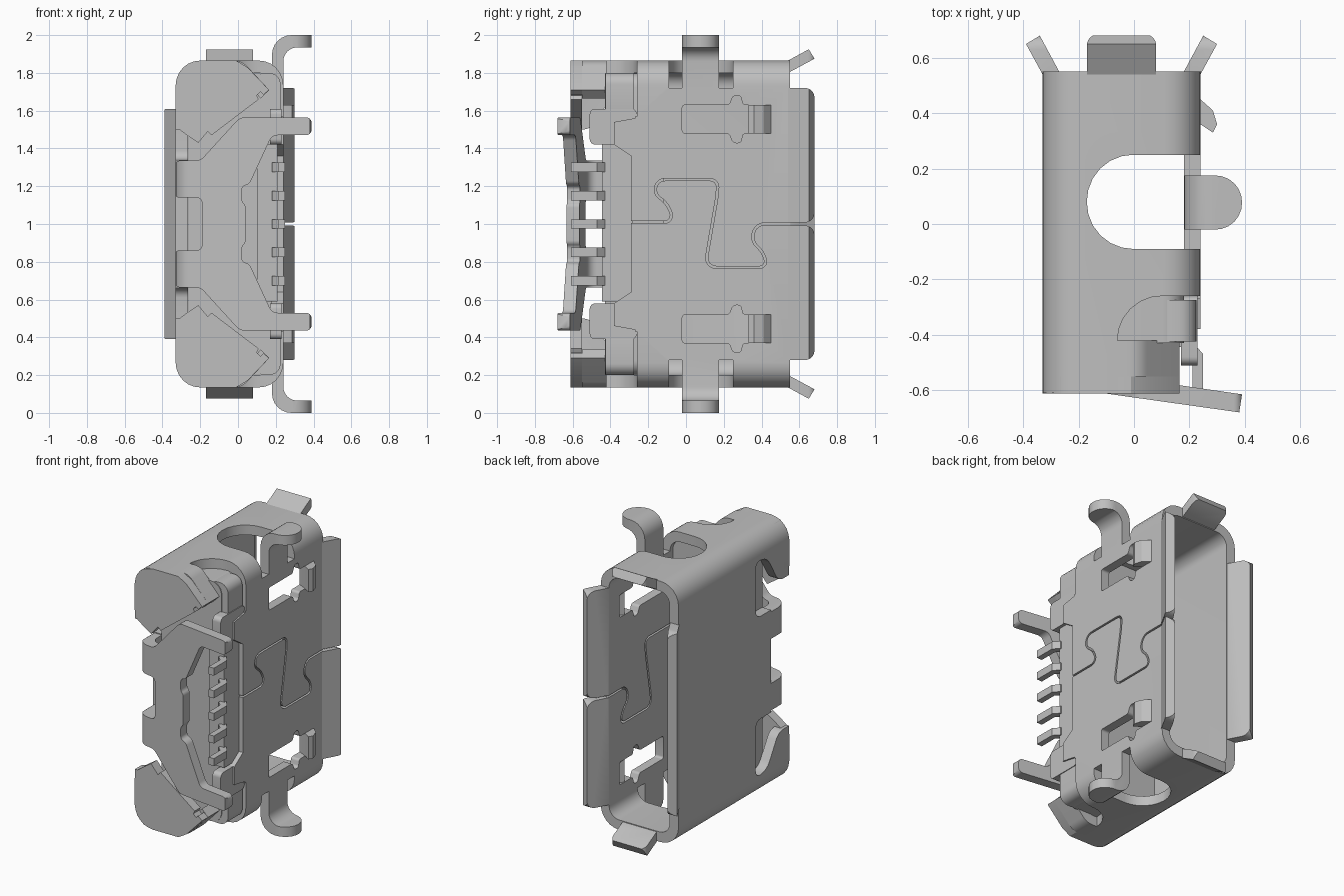
import bpy, bmesh, math
from mathutils import Vector

if "Cube" in bpy.data.objects:
    bpy.data.objects.remove(bpy.data.objects["Cube"])

grey = bpy.data.materials.new("metal grey")
grey.use_nodes = True
grey.diffuse_color = (0.52, 0.52, 0.52, 1)
grey.node_tree.nodes["Principled BSDF"].inputs["Base Color"].default_value = (0.52, 0.52, 0.52, 1)


def fillet(pts, r, closed=True, seg=7):
    """Round every corner of a 2D path by circular arcs."""
    pts = [Vector(p) for p in pts]
    n, out = len(pts), []
    for i, p in enumerate(pts):
        if not closed and i in (0, n - 1):
            out.append(p)
            continue
        a, b = pts[i - 1] - p, pts[(i + 1) % n] - p
        d = min(r, a.length * 0.49, b.length * 0.49)
        a.normalize()
        b.normalize()
        w = math.sin(a.angle(b) / 2)
        for k in range(seg):
            t = k / (seg - 1)
            q0, q1, q2 = (1 - t) ** 2, 2 * t * (1 - t) * w, t * t
            out.append(((p + a * d) * q0 + p * q1 + (p + b * d) * q2) / (q0 + q1 + q2))
    return out


def prism(name, pts, axis, lo, hi):
    """Extrude a 2D outline along x (y,z), y (x,z) or z (x,y)."""
    place = {"x": lambda a, b, h: (h, a, b), "y": lambda a, b, h: (a, h, b),
             "z": lambda a, b, h: (a, b, h)}[axis]
    bm = bmesh.new()
    ends = [[bm.verts.new(place(p[0], p[1], h)) for p in pts] for h in (lo, hi)]
    for e in ends:
        bm.faces.new(e)
    for i in range(len(pts)):
        j = (i + 1) % len(pts)
        bm.faces.new((ends[0][i], ends[0][j], ends[1][j], ends[1][i]))
    bmesh.ops.recalc_face_normals(bm, faces=bm.faces)
    me = bpy.data.meshes.new(name)
    bm.to_mesh(me)
    bm.free()
    me.materials.append(grey)
    ob = bpy.data.objects.new(name, me)
    bpy.context.collection.objects.link(ob)
    return ob


def rect(a0, b0, a1, b1):
    return [(a0, b0), (a1, b0), (a1, b1), (a0, b1)]


def mirrored(ob, name):
    """Copy a part to the opposite end in z."""
    new = ob.copy()
    new.data = ob.data.copy()
    new.name = name
    for v in new.data.vertices:
        v.co.z = 2 - v.co.z
    new.data.flip_normals()
    bpy.context.collection.objects.link(new)
    return new


def combine(ob, tool, op="DIFFERENCE"):
    mod = ob.modifiers.new("cut", "BOOLEAN")
    mod.operation, mod.object, mod.solver = op, tool, "EXACT"
    dg = bpy.context.evaluated_depsgraph_get()
    me = bpy.data.meshes.new_from_object(ob.evaluated_get(dg))
    ob.modifiers.clear()
    ob.data = me
    bpy.data.objects.remove(tool)


def cut_both(ob, tool):
    twin = mirrored(tool, "cutter_twin")
    combine(ob, tool)
    combine(ob, twin)


def flip(pts):
    return [(a, 2 - b) for a, b in reversed(pts)]


# Shell: rounded tube along y
shell = prism("shell", fillet(rect(-0.33, 0.135, 0.24, 1.865), 0.13), "y", -0.61, 0.55)
combine(shell, prism("bore", fillet(rect(-0.265, 0.2, 0.18, 1.8), 0.075), "y", -1, 1))

# Shell openings: leg windows, flap reliefs
window = fillet(rect(-0.17, -0.09, 0.5, 0.25), 0.17)
cut_both(shell, prism("cutter", window, "z", 1.72, 2.1))
relief = fillet([(-0.06, -0.8), (-0.06, -0.26), (0.4, -0.26)], 0.16, False)
cut_both(shell, prism("cutter", relief + [(0.4, -0.8)], "z", 1.57, 2.1))

# Contact-side plate edge with two ears
edge = [(-0.8, 2.1), (-0.27, 2.1), (-0.27, 1.56), (-0.38, 1.54), (-0.38, 1.42), (-0.29, 1.36)]
combine(shell, prism("cutter", edge + flip(edge), "x", 0.17, 0.5))

# Plain-side wall: curved slots, centre notch and setback
slot = fillet([(-0.8, 1.34), (-0.26, 1.34), (-0.26, 1.72), (-0.38, 1.7), (-0.5, 1.5), (-0.8, 1.5)], 0.05)
cut_both(shell, prism("cutter", slot, "x", -0.5, -0.2))
combine(shell, prism("cutter", rect(-0.8, 0.6, -0.42, 1.4), "x", -0.5, -0.2))

# Spring slots in the plate
latch = [(-0.02, 1.48), (0.23, 1.48), (0.25, 1.43), (0.29, 1.43), (0.3, 1.48), (0.44, 1.48)]
latch += [(a, 3.11 - b) for a, b in reversed(latch)]
cut_both(shell, prism("cutter", fillet(latch, 0.015), "x", 0.1, 0.4))

# Interlocking seam line
path = fillet([(-0.4, 1.01), (-0.06, 1.01), (-0.1, 1.11), (-0.17, 1.16), (-0.15, 1.235), (0.17, 1.235),
               (0.165, 1.15), (0.1, 0.77), (0.43, 0.77), (0.41, 0.85), (0.345, 0.91), (0.37, 1.0),
               (0.7, 1.0)], 0.06, False)
left, right = [], []
for i, p in enumerate(path):
    t = path[min(i + 1, len(path) - 1)] - path[max(i - 1, 0)]
    side = Vector((-t.y, t.x)).normalized() * 0.006
    left.append(p + side)
    right.append(p - side)
combine(shell, prism("cutter", left + right[::-1], "x", 0.1, 0.4))

# Flared lips round the mouth
lip = [(0.24, 0.54), (0.3, 0.65), (0.25, 0.68), (0.18, 0.55), (0.18, 0.54)]


def trim(ob, z0, z1):
    combine(ob, prism("cutter", fillet(rect(0.4, z0, 0.68, z1), 0.05), "x", -1, 1), "INTERSECT")


upper_lip = prism("plate_lip_upper", lip, "z", 1.008, 1.72)
trim(upper_lip, 1.008, 1.72)
mirrored(upper_lip, "plate_lip_lower")
trim(prism("wall_lip", [(-0.09 - x, y) for x, y in lip], "z", 0.39, 1.61), 0.39, 1.61)
end_lip = prism("end_lip_top", [(y, x + 1.625) for x, y in lip], "x", -0.17, 0.08)
combine(end_lip, prism("cutter", fillet(rect(-0.17, 0.4, 0.08, 0.685), 0.04), "z", 1, 2.1), "INTERSECT")
mirrored(end_lip, "end_lip_bottom")

# Spring bumps in the slots
bump = prism("spring_bump_upper", [(0.18, 0.39), (0.24, 0.45), (0.285, 0.41), (0.3, 0.36),
                                   (0.285, 0.33), (0.24, 0.36)], "z", 1.48, 1.63)
mirrored(bump, "spring_bump_lower")

# Curved mounting legs with round feet
outer = fillet([(0.18, 1.7), (0.18, 2.0), (0.39, 2.0)], 0.13, False)
inner = fillet([(0.39, 1.935), (0.24, 1.935), (0.24, 1.7)], 0.08, False)
leg = prism("mounting_leg_top", outer + inner, "y", -0.02, 0.175)
combine(leg, prism("cutter", fillet(rect(0, -0.02, 0.39, 0.175), 0.097), "z", 1.6, 2.1), "INTERSECT")
mirrored(leg, "mounting_leg_bottom")

# Folded rear flaps and the curled strips that carry them
flap = prism("rear_flap_top", [(-0.33, 1.56), (-0.31, 1.5), (-0.27, 1.47), (-0.21, 1.43), (-0.16, 1.49),
                               (-0.14, 1.47), (0.11, 1.66), (0.1, 1.68), (0.12, 1.7), (0.135, 1.685),
                               (0.165, 1.71), (0.05, 1.83), (-0.01, 1.865), (-0.2, 1.865),
                               (-0.265, 1.848), (-0.312, 1.8), (-0.33, 1.735)], "y", -0.612, -0.55)
mirrored(flap, "rear_flap_bottom")
curl = fillet([(-0.06, 1.865), (0.02, 1.865), (0.165, 1.71)], 0.08, False)
curl += fillet([(0.12, 1.665), (-0.005, 1.8), (-0.06, 1.8)], 0.05, False)
strip = prism("flap_strip_top", curl, "y", -0.55, -0.42)
mirrored(strip, "flap_strip_bottom")

# Slanted rear bracket, folded from the wall, with two arms
half = [(-0.34, 1.14), (-0.34, 1.335), (-0.2, 1.335), (0.01, 1.565), (0.39, 1.565), (0.39, 1.47), (0.18, 1.47),
        (0.06, 1.21), (0.02, 1.2), (0.02, 1.12), (0.04, 1.1)]
sheet = fillet([(-0.33, -0.42), (-0.33, -0.58), (0.38, -0.68)], 0.11, False)
sheet += fillet([(0.39, -0.615), (-0.265, -0.52), (-0.265, -0.42)], 0.05, False)
bracket = prism("rear_bracket", sheet, "z", 0.4, 1.6)
outline = fillet([(-0.19, 1.14)] + half + flip(half) + [(-0.19, 0.86)], 0.03)
combine(bracket, prism("cutter", outline, "y", -1, 0), "INTERSECT")

# Insulating body with corner blocks and bosses
prism("insulator", fillet(rect(-0.262, 0.203, 0.18, 1.797), 0.075), "y", -0.43, -0.12)
prism("insulator_ledge", rect(0.1, -0.445, 0.21, -0.28), "z", 0.59, 1.42)
corner = prism("insulator_corner_top", fillet(rect(0.08, 1.55, 0.225, 1.8), 0.06), "y", -0.425, -0.275)
mirrored(corner, "insulator_corner_bottom")
boss = prism("insulator_boss_top", fillet(rect(-0.51, 1.42, -0.26, 1.61), 0.03), "x", 0.17, 0.23)
mirrored(boss, "insulator_boss_bottom")

# Five contact pins
pin = [(0.18, -0.43), (0.215, -0.43), (0.25, -0.47), (0.25, -0.61), (0.212, -0.61), (0.212, -0.49), (0.18, -0.46)]
for i in range(5):
    z = 0.7 + 0.15 * i
    prism("contact_pin_%d" % (i + 1), pin, "z", z - 0.025, z + 0.025)

# Smooth the bends, keep the creases
bpy.ops.object.select_all(action="DESELECT")
for ob in bpy.context.collection.objects:
    if ob.type == "MESH":
        ob.select_set(True)
        bpy.context.view_layer.objects.active = ob
bpy.ops.object.shade_smooth_by_angle(angle=math.radians(30))
